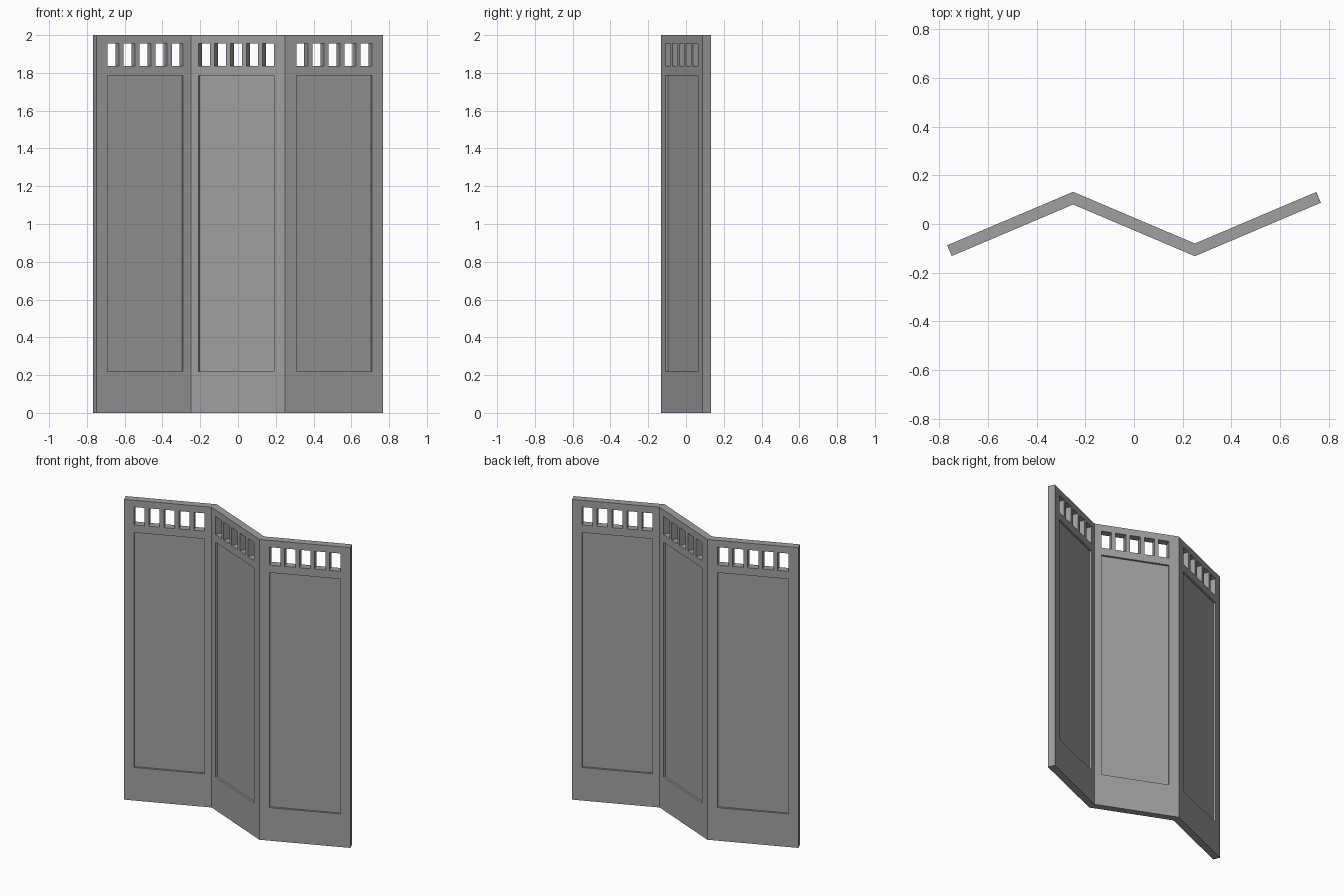
import bpy, bmesh
from math import radians, sin, cos

if "Cube" in bpy.data.objects:
    bpy.data.objects.remove(bpy.data.objects["Cube"])

ANGLE = radians(23)      # fold of each panel
HALF_T = 0.024           # half thickness
HEIGHT = 2.0
HALF_SPAN = 0.25         # half panel width seen from the front
END = 0.28               # half length at a free end
OPEN_W = 0.436           # width of the recess and of the row of slots
SLOT_W, SLOTS = 0.066, 5
RECESS = 0.014

grey = bpy.data.materials.new("plain grey")
grey.use_nodes = True
colour = (0.35, 0.35, 0.35, 1)
grey.diffuse_color = colour
grey.node_tree.nodes["Principled BSDF"].inputs["Base Color"].default_value = colour


def prism(bm, plan, z0, z1):
    """Closed upright prism from a plan outline."""
    low = [bm.verts.new((x, y, z0)) for x, y in plan]
    high = [bm.verts.new((x, y, z1)) for x, y in plan]
    bm.faces.new(low[::-1])
    bm.faces.new(high)
    n = len(plan)
    for i in range(n):
        j = (i + 1) % n
        bm.faces.new((low[i], low[j], high[j], high[i]))


def box(bm, x0, x1, y0, y1, z0, z1):
    prism(bm, [(x0, y0), (x1, y0), (x1, y1), (x0, y1)], z0, z1)


def make_object(name, bm):
    bmesh.ops.recalc_face_normals(bm, faces=bm.faces)
    mesh = bpy.data.meshes.new(name)
    bm.to_mesh(mesh)
    bm.free()
    mesh.materials.append(grey)
    obj = bpy.data.objects.new(name, mesh)
    bpy.context.scene.collection.objects.link(obj)
    return obj


def make_cutter():
    bm = bmesh.new()
    half = OPEN_W / 2
    # Shallow recess on both faces
    for side in (-1, 1):
        y0, y1 = sorted((side * (HALF_T - RECESS), side * 0.1))
        box(bm, -half, half, y0, y1, 0.22, 1.785)
    # Row of slots along the top
    pitch = (OPEN_W - SLOT_W) / (SLOTS - 1)
    for i in range(SLOTS):
        x = -half + i * pitch
        box(bm, x, x + SLOT_W, -0.1, 0.1, 1.836, 1.955)
    cutter = make_object("opening_cutter", bm)
    cutter.hide_render = True
    return cutter


def make_panel(name, x, angle, left_joint, right_joint, cutter):
    def end_x(side, y, joint):
        # Mitred at a fold, square at a free end
        if joint:
            return (side * HALF_SPAN + y * sin(angle)) / cos(angle)
        return side * END

    plan = [(end_x(s, y, j), y) for s, y, j in (
        (-1, -HALF_T, left_joint), (1, -HALF_T, right_joint),
        (1, HALF_T, right_joint), (-1, HALF_T, left_joint))]
    bm = bmesh.new()
    prism(bm, plan, 0, HEIGHT)
    panel = make_object(name, bm)
    # Cut the openings, then turn the panel into place
    cut = panel.modifiers.new("openings", "BOOLEAN")
    cut.operation = "DIFFERENCE"
    cut.solver = "EXACT"
    cut.object = cutter
    bpy.context.view_layer.update()
    evaluated = panel.evaluated_get(bpy.context.evaluated_depsgraph_get())
    finished = bpy.data.meshes.new_from_object(evaluated)
    panel.modifiers.clear()
    panel.data = finished
    finished.name = name
    panel.location.x = x
    panel.rotation_euler.z = angle


cutter = make_cutter()
make_panel("right_panel", -2 * HALF_SPAN, ANGLE, False, True, cutter)
make_panel("middle_panel", 0, -ANGLE, True, True, cutter)
make_panel("left_panel", 2 * HALF_SPAN, ANGLE, True, False, cutter)
bpy.data.objects.remove(cutter)
